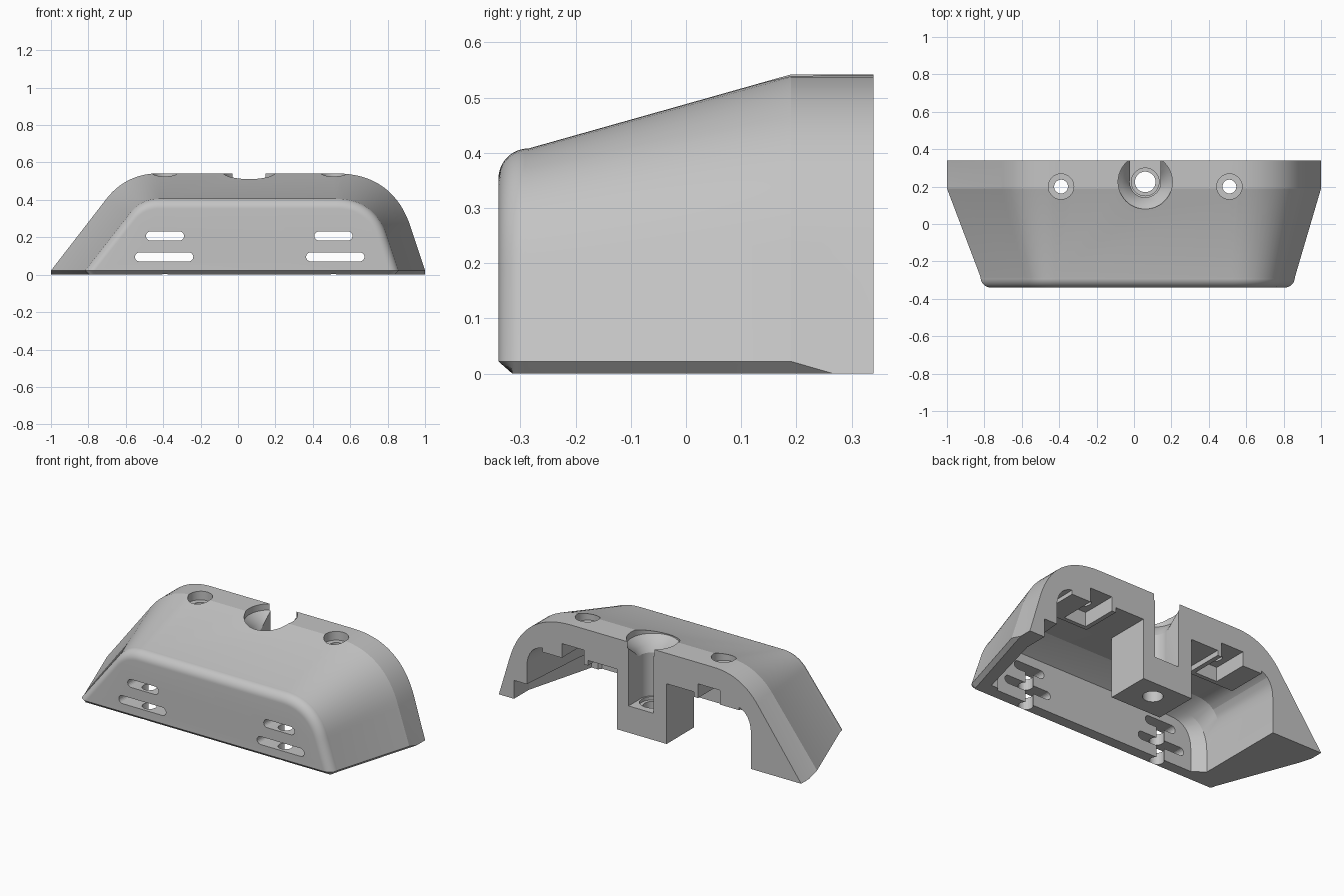
import bpy, bmesh, math
from mathutils import Vector

old = bpy.data.objects.get("Cube")
if old:
    bpy.data.objects.remove(old, do_unlink=True)

grey = bpy.data.materials.new("plain grey")
grey.use_nodes = True
grey.diffuse_color = (0.55, 0.55, 0.55, 1)
grey.node_tree.nodes["Principled BSDF"].inputs["Base Color"].default_value = grey.diffuse_color

BACK, FRONT = 0.34, -0.34


def finish(name, bm):
    bmesh.ops.remove_doubles(bm, verts=bm.verts, dist=1e-5)
    bmesh.ops.recalc_face_normals(bm, faces=bm.faces)
    mesh = bpy.data.meshes.new(name)
    bm.to_mesh(mesh)
    bm.free()
    mesh.materials.append(grey)
    ob = bpy.data.objects.new(name, mesh)
    bpy.context.collection.objects.link(ob)
    return ob


def loft(bm, rings):
    rows = [[bm.verts.new(p) for p in r] for r in rings]
    for a, b in zip(rows, rows[1:]):
        for i in range(len(a)):
            j = (i + 1) % len(a)
            bm.faces.new((a[i], a[j], b[j], b[i]))
    return rows


def prism(name, outline, lo, hi, axis):
    """Extrude a closed 2D outline along y or z."""
    def place(p, d):
        return (p[0], d, p[1]) if axis == "y" else (p[0], p[1], d)
    bm = bmesh.new()
    rows = loft(bm, [[place(p, d) for p in outline] for d in (lo, hi)])
    bm.faces.new(rows[0])
    bm.faces.new(rows[1])
    return finish(name, bm)


def box(name, x0, x1, y0, y1, z0, z1):
    return prism(name, [(x0, y0), (x1, y0), (x1, y1), (x0, y1)], z0, z1, "z")


def lathe(name, cx, cy, profile, n=48):
    bm = bmesh.new()
    ang = [2 * math.pi * i / n for i in range(n)]
    rows = loft(bm, [[(cx + r * math.cos(a), cy + r * math.sin(a), z) for a in ang]
                     for r, z in profile])
    bm.faces.new(rows[0])
    bm.faces.new(rows[-1])
    return finish(name, bm)


def bend(a, corner, b, n=16):
    """Rounded corner between two straight runs."""
    a, c, b = Vector(a), Vector(corner), Vector(b)
    return [a * (1 - t) ** 2 + c * 2 * t * (1 - t) + b * t * t
            for t in [i / n for i in range(n + 1)]]


def combine(target, tool, operation):
    mod = target.modifiers.new("cut", "BOOLEAN")
    mod.operation, mod.object, mod.solver = operation, tool, "EXACT"
    graph = bpy.context.evaluated_depsgraph_get()
    mesh = bpy.data.meshes.new_from_object(target.evaluated_get(graph))
    target.modifiers.clear()
    target.data = mesh
    bpy.data.objects.remove(tool, do_unlink=True)


# outer housing: arched sections lofted from back to front
def arch(y, xl, xr, h, c):
    cl, cr = Vector((xl + 0.73 * h, h)), Vector((xr - 0.3 * h, h))
    left, right = Vector((-0.42, h)), Vector((0.52, h))
    dl = Vector((-0.73, -1)).normalized() * (left - cl).length
    dr = Vector((0.3, -1)).normalized() * (right - cr).length
    pts = bend(cl + dl, cl, left) + bend(right, cr, cr + dr)
    pts = [Vector((xl, c))] + pts + [Vector((xr, c))]
    low = max(y, FRONT + 0.025)
    return [(xl + c, low, 0)] + [(p.x, y, p.y) for p in pts] + [(xr - c, low, 0)]


CH = 0.022
sections = [arch(BACK, -1, 1, 0.542, 0.0004), arch(0.265, -1, 1, 0.542, 0.0004),
            arch(0.19, -1, 1, 0.542, CH)]
for i in range(13):
    a = math.pi / 2 * i / 12
    inset = 0.055 * (1 - math.cos(a))
    sections.append(arch(-0.285 - 0.055 * math.sin(a), -0.82 + inset, 0.86 - inset,
                         0.408 - inset, CH))
bm = bmesh.new()
rows = loft(bm, sections)
bm.faces.new(rows[0])
bm.faces.new(rows[-1][1:-1])
bm.faces.new((rows[-1][0], rows[-1][1], rows[-1][-2], rows[-1][-1]))
housing = finish("housing", bm)


# hollow underside, open at the back
def hollow(y, xl, xr, h, r):
    pts = bend((xl, h - r), (xl, h), (xl + r, h), 8) + bend((xr - r, h), (xr, h), (xr, h - r), 8)
    return [(xl, y, -0.1)] + [(p.x, y, p.y) for p in pts] + [(xr, y, -0.1)]


bm = bmesh.new()
rows = loft(bm, [hollow(0.4, -0.668, 0.82, 0.36, 0.15), hollow(-0.1, -0.668, 0.78, 0.36, 0.16),
                 hollow(-0.2, -0.668, 0.76, 0.315, 0.19), hollow(-0.25, -0.6, 0.73, 0.285, 0.15)])
bm.faces.new(rows[0])
bm.faces.new(rows[-1])
combine(housing, finish("hollow", bm), "DIFFERENCE")

# thinner lower edge of the left wall
relief = [(0.7, 0.5), (0.9, 0.5), (0.9, 0.2), (0.785, -0.23), (0.7, -0.23)]
combine(housing, prism("wall_relief", relief, -0.1, 0.11, "z"), "DIFFERENCE")

# centre mounting block and the two screw bosses running into the side walls
SCREWS, SY = (-0.39, 0.51), 0.2
MX, MY = 0.06, 0.225
combine(housing, box("mount_block", -0.11, 0.22, 0.08, BACK, 0, 0.44), "UNION")
for x in SCREWS:
    side = math.copysign(1, x)
    ends = sorted((x - side * 0.1, x + side * 0.2))
    combine(housing, box("screw_boss", *ends, 0.1, BACK, 0.33, 0.39), "UNION")

# centre bore with flared mouth, rear slot and bolt hole
bore = [(0.055, -0.1), (0.055, 0.14), (0.074, 0.1401), (0.074, 0.16), (0.083, 0.1601),
        (0.083, 0.42), (0.1, 0.455), (0.125, 0.485), (0.145, 0.505), (0.145, 0.7)]
combine(housing, lathe("bore", MX, MY, bore), "DIFFERENCE")
combine(housing, box("rear_slot", MX - 0.082, MX + 0.082, MY, 0.5, 0.16, 0.7), "DIFFERENCE")

# counterbored screw holes, nut pockets and small drain bores in the front wall
for x in SCREWS:
    hole = [(0.037, 0.2), (0.037, 0.49), (0.068, 0.4901), (0.068, 0.7)]
    combine(housing, lathe("screw_hole", x, SY, hole, 32), "DIFFERENCE")
    combine(housing, box("nut_pocket", x - 0.073, x + 0.073, 0.125, 0.5, 0.2, 0.415), "DIFFERENCE")
    drain = [(0.04, -0.1), (0.04, 0.207)]
    combine(housing, lathe("drain_bore", x, -0.28, drain, 24), "DIFFERENCE")

# rounded vent slots through the front wall
for x, shift in zip(SCREWS, (-0.005, 0.01)):
    for cx, z, half in ((x, 0.207, 0.102), (x + shift, 0.095, 0.156)):
        r = 0.024
        outline = []
        for side in (1, -1):
            for i in range(11):
                a = math.pi * (i / 10 - 0.5)
                outline.append((cx + side * (half - r + r * math.cos(a)),
                                z + side * r * math.sin(a)))
        combine(housing, prism("vent", outline, -0.5, -0.2, "y"), "DIFFERENCE")

bpy.ops.object.select_all(action="DESELECT")
housing.select_set(True)
bpy.context.view_layer.objects.active = housing
bpy.ops.object.shade_smooth_by_angle(angle=math.radians(14))
